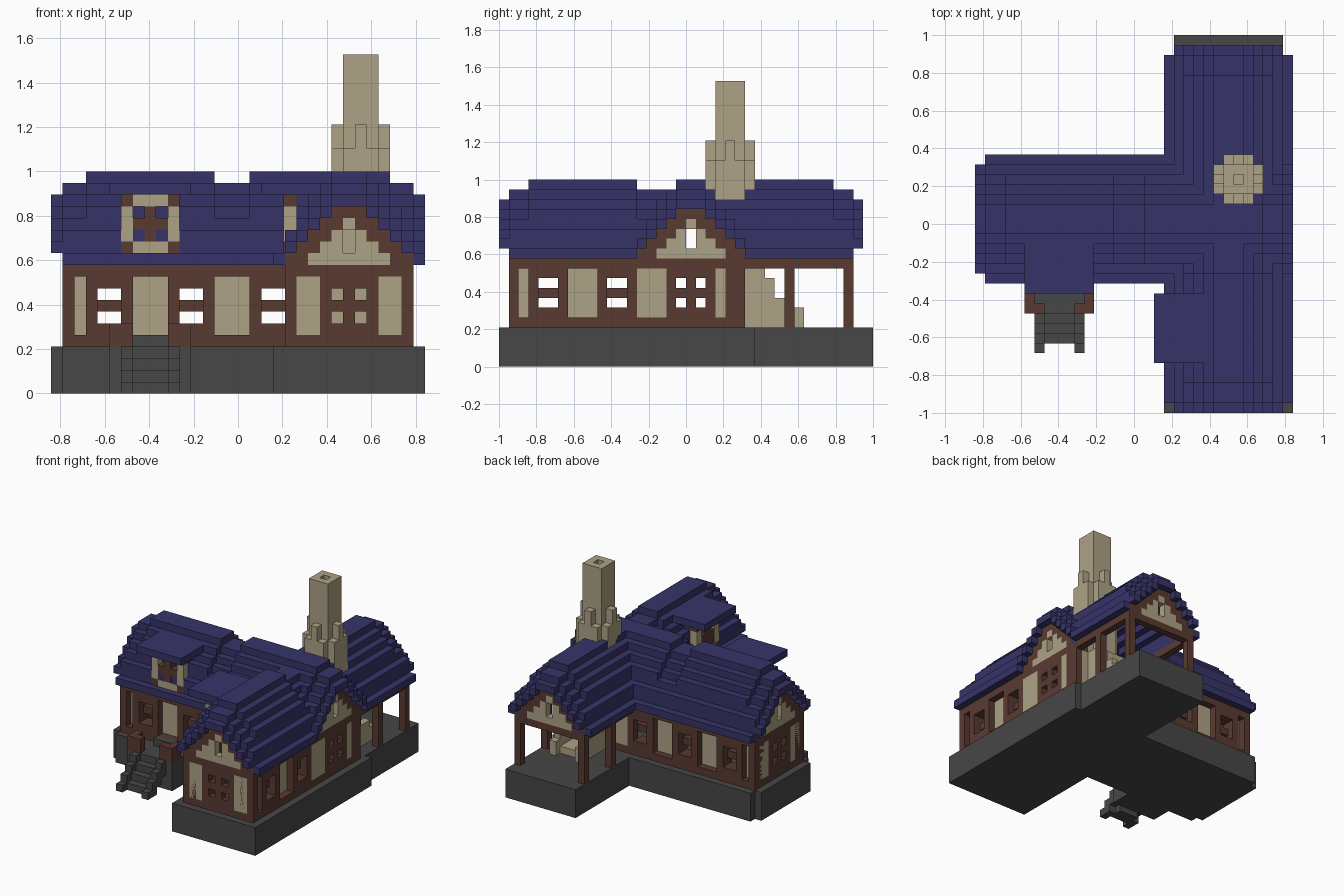
import bpy, bmesh

if "Cube" in bpy.data.objects:
    bpy.data.objects.remove(bpy.data.objects["Cube"], do_unlink=True)

U = 2 / 38  # size of one block


def material(name, hexcode):
    lin = []
    for k in (0, 2, 4):
        c = int(hexcode[k:k + 2], 16) / 255
        lin.append(c / 12.92 if c < 0.04045 else ((c + 0.055) / 1.055) ** 2.4)
    m = bpy.data.materials.new(name)
    m.use_nodes = True
    m.diffuse_color = (*lin, 1)
    m.node_tree.nodes["Principled BSDF"].inputs["Base Color"].default_value = (*lin, 1)
    return m


BLUE = material("roof_blue", "363468")
BROWN = material("timber_brown", "593A31")
BEIGE = material("plaster_beige", "AEA286")
GREY = material("stone_grey", "474747")

parts = {}


def box(name, mat, a, b, z, swap=False):
    """Add a block spanning ranges a (x), b (y) and z; swap exchanges x and y."""
    a, b = sorted(a), sorted(b)
    if swap:
        a, b = b, a
    parts.setdefault(name, (mat, []))[1].append((a, b, z))


def wall(name, swap, span, face, out, panels, windows, recess=0):
    """Timber wall with plaster panels and two-slit windows."""
    def depth(p, q):
        return (face - out * p, face - out * q)
    full, core = depth(0, recess + 1), depth(recess, recess + 1)
    timber = name + "_timber"
    pos = span[0]
    for a, b, kind in sorted([(*p, 0) for p in panels] + [(*w, 1) for w in windows]) + [(span[1], span[1], 2)]:
        if a > pos:
            box(timber, BROWN, (pos, a), full, (4, 11), swap)
        if kind == 0:
            box(name + "_panels", BEIGE, (a, b), core, (5, 10), swap)
            box(timber, BROWN, (a, b), full, (4, 5), swap)
            box(timber, BROWN, (a, b), full, (10, 11), swap)
        elif kind == 1:
            box(timber, BROWN, (a, b), full, (4, 6), swap)
            box(timber, BROWN, (a, b), core, (7, 8), swap)
            box(timber, BROWN, (a, b), full, (9, 11), swap)
        pos = b


def gable(name, swap, c, depth):
    """Stepped gable: timber edge, plaster centre, narrow slot."""
    for z in range(11, 16):
        half = 16 - z + 0.5
        inner = 14.5 - z if z < 15 else 0
        for s in (-1, 1):
            box(name + "_timber", BROWN, (c + s * inner, c + s * half), depth, (z, z + 1), swap)
            if inner:
                slot = 0.5 if z in (12, 13) else 0
                if inner > slot:
                    box(name + "_plaster", BEIGE, (c + s * slot, c + s * inner), depth, (z, z + 1), swap)


def roof(name, swap, c, other, lo, hi, caps):
    """Stepped gable roof, trimmed where it meets the crossing roof."""
    for i in range(7):
        base = 16 if i < 2 else 17 - i
        runs = [(lo, other + 0.5 - i), (other - 0.5 + i, hi)] if i else [(lo, hi)]
        for s in ((-1, 1) if i else (1,)):
            a = (c + s * i - 0.5, c + s * i + 0.5)

            def strip(r, limit, z):
                p, q = max(r[0], limit[0]), min(r[1], limit[1])
                if q > p:
                    box(name, BLUE, a, (p, q), z, swap)
            for r in runs:
                if i == 6:
                    strip(r, (lo + 1, hi - 1), (11, 12))
                    continue
                strip(r, (lo, hi), (base, base + 1))
                strip(r, (lo + 1, hi - 1), (base - (i == 5), base + 2))
                if i < 5:
                    for cap in caps:
                        strip(r, cap, (base + 2, base + 3))


def dormer(name, swap, u, v):
    """Roof window with a flat canopy; u is its centre, v the eave line."""
    front = (v + 0.9, v + 2)
    for s in (-1, 1):
        box(name + "_frame", BEIGE, (u + s * 1.5, u + s * 2.5), front, (13, 16), swap)
        for z in (12, 16):
            box(name + "_timber", BROWN, (u + s * 1.5, u + s * 2.5), front, (z, z + 1), swap)
    for z in (12, 16):
        box(name + "_frame", BEIGE, (u - 1.5, u + 1.5), front, (z, z + 1), swap)
    box(name + "_timber", BROWN, (u - 0.5, u + 0.5), front, (13, 16), swap)
    box(name + "_timber", BROWN, (u - 1.5, u + 1.5), front, (14, 15), swap)
    box(name + "_roof", BLUE, (u - 2.5, u + 2.5), (v + 2, v + 5), (14, 17), swap)
    box(name + "_roof", BLUE, (u - 3.5, u + 3.5), (v - 1, v + 5), (17, 18), swap)


# Stone base
for a, b in (((3, 16), (-19, 7)), ((4, 15), (7, 19)), ((-16, 3), (-5, 6)),
             ((-15, 3), (-6, 7)), ((-11, -4), (-9, -6))):
    box("stone_base", GREY, a, b, (0, 4))

# Entrance stairs, stringers, railings
for k in range(3):
    box("stairs", GREY, (-9, -6), (-10 - k, -9 - k), (max(0, 1 - k), 3 - k))
for k in range(4):
    for x in (-10, -6):
        box("stairs", GREY, (x, x + 1), (-10 - k, -9 - k), (max(0, 2 - k), 4 - k))
box("door_step", GREY, (-9, -6), (-6, -4.95), (4, 5))
for s in (-1, 1):
    box("porch_railing", BROWN, (-7.5 + s * 2.5, -7.5 + s * 3.5), (-9, -7), (4, 6))
    box("porch_railing", BROWN, (-7.5 + s * 1.5, -7.5 + s * 2.5), (-9, -8), (4, 6))

# Walls
long_panels = [(-14, -13), (-9, -6), (-2, 1)]
long_windows = [(-12, -10), (-5, -3), (2, 4)]
wing_panels = [(-17, -16), (-12, -9)]
wing_windows = [(-15, -13), (-8, -6)]
wall("main_front_wall", False, (-15, 4), -5, -1, long_panels, long_windows, 1)
wall("main_back_wall", False, (-15, 4), 6, 1, long_panels, long_windows, 1)
wall("main_end_wall", True, (-5, 6), -15, -1, [(-4, -2), (3, 5)], [(-1, 0), (1, 2)])
wall("wing_front_wall", False, (4, 15), -18, -1, [(5, 7), (12, 14)], [(8, 9), (10, 11)])
wall("wing_inner_wall", True, (-18, -5), 4, -1, wing_panels, wing_windows, 1)
wall("wing_outer_wall", True, (-18, -5), 15, 1, wing_panels, wing_windows, 1)
wall("cross_end_wall", True, (-5, 6), 15, 1, [(-5, -2), (3, 4)], [(-1, 0), (1, 2)])
wall("wing_back_wall", False, (4, 15), 6, 1, [(5, 7), (12, 14)], [])

# Gables
gable("wing_front_gable", False, 9.5, (-18, -17))
gable("wing_back_gable", False, 9.5, (16, 17))
gable("main_end_gable", True, 0.5, (-15, -14))
gable("cross_end_gable", True, 0.5, (14, 15))

# Open back porch
for x in (4, 14):
    for y in (10, 16):
        box("porch_posts", BROWN, (x, x + 1), (y, y + 1), (4, 10))
    box("porch_beams", BROWN, (x, x + 1), (6, 17), (10, 11))
box("porch_beams", BROWN, (5, 14), (16, 17), (10, 11))

# Roofs and dormers
roof("wing_roof", False, 9.5, 0.5, -19, 18, [(-16, -5), (-1, 15)])
roof("main_roof", True, 0.5, 9.5, -16, 16, [(-13, -2), (1, 13)])
dormer("front_dormer", False, -7.5, -6)
dormer("side_dormer", True, -10.5, 3)

# Chimney with stepped shoulders and hollow flue
box("chimney", BEIGE, (9, 12), (2, 7), (4, 21))
box("chimney", BEIGE, (8, 13), (3, 6), (4, 21))
for s in (-2, 2):
    box("chimney", BEIGE, (10 + s, 11 + s), (4, 5), (21, 23))
    box("chimney", BEIGE, (10, 11), (4 + s, 5 + s), (21, 23))
for k in (0, 2):
    box("chimney", BEIGE, (9 + k, 10 + k), (3, 6), (21, 29))
    box("chimney", BEIGE, (10, 11), (3 + k, 4 + k), (21, 29))

# Outdoor fireplace
box("fireplace", BEIGE, (8, 13), (6, 8), (4, 10))
box("fireplace", BEIGE, (9, 12), (8, 11), (4, 5))
for x in (8, 12):
    for b, top in (((8, 9), 9), ((9, 11), 7), ((11, 12), 6)):
        box("fireplace", BEIGE, (x, x + 1), b, (4, top))

# Build one mesh object per part
for name, (mat, boxes) in parts.items():
    bm = bmesh.new()
    for ranges in boxes:
        verts = bmesh.ops.create_cube(bm, size=1)["verts"]
        for v in verts:
            v.co = [U * (r[0] + (co + 0.5) * (r[1] - r[0])) for co, r in zip(v.co, ranges)]
    mesh = bpy.data.meshes.new(name)
    bm.to_mesh(mesh)
    bm.free()
    mesh.materials.append(mat)
    bpy.context.collection.objects.link(bpy.data.objects.new(name, mesh))
